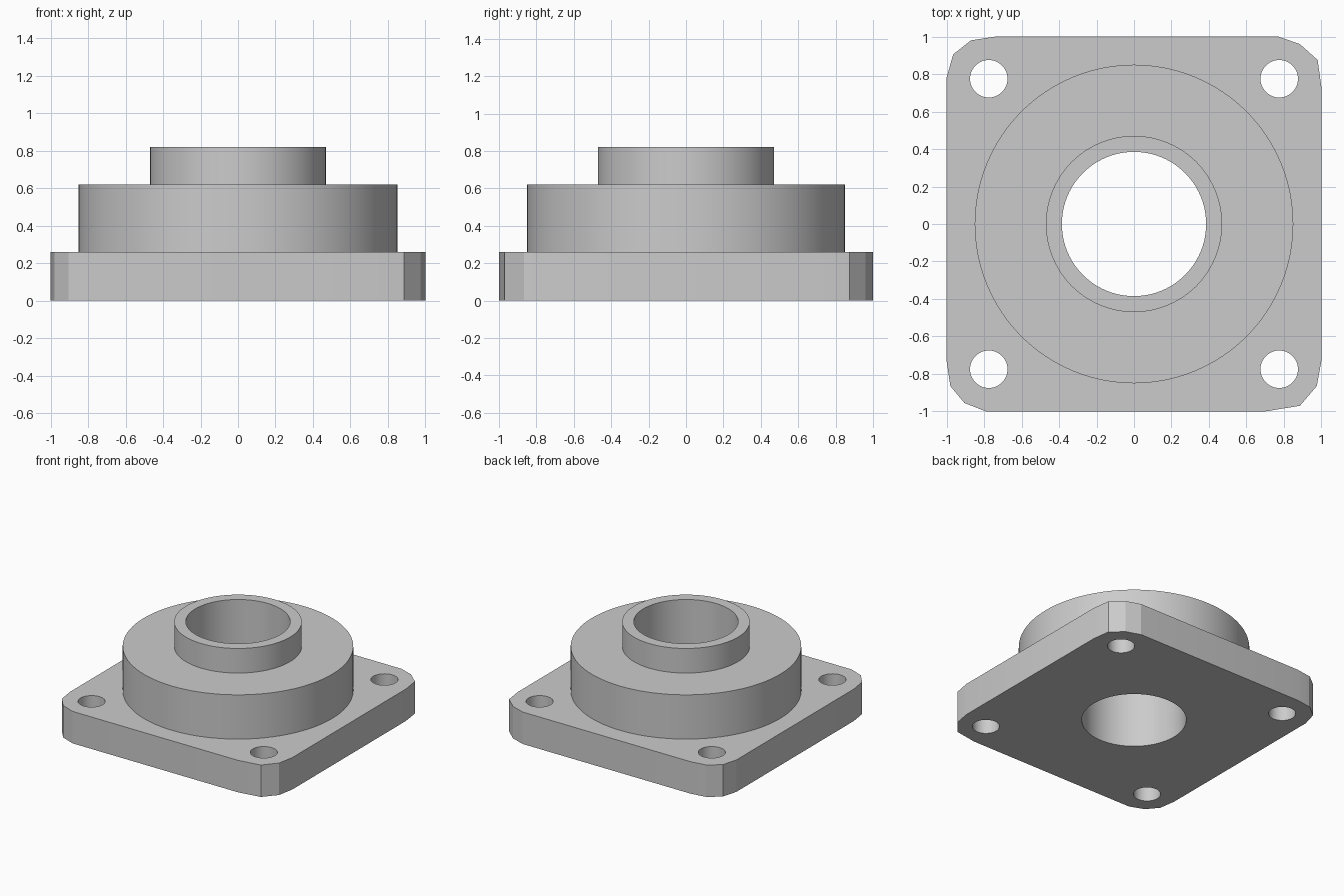
import bpy
import bmesh
from math import cos, sin, tau, radians
from mathutils import Vector

cube = bpy.data.objects.get("Cube")
if cube:
    bpy.data.objects.remove(cube, do_unlink=True)

PLATE_TOP, HUB_TOP, COLLAR_TOP = 0.26, 0.62, 0.82
BORE_R, COLLAR_R, HUB_R = 0.385, 0.47, 0.85
BOLT_R, BOLT_POS = 0.10, 0.775
SEGMENTS = 96

grey = bpy.data.materials.new("light_grey_metal")
grey.use_nodes = True
grey.diffuse_color = (0.6, 0.6, 0.6, 1)
grey.node_tree.nodes["Principled BSDF"].inputs["Base Color"].default_value = (0.6, 0.6, 0.6, 1)


def finish(name, bm):
    """Turn a bmesh into a shaded object with smooth round walls."""
    bmesh.ops.recalc_face_normals(bm, faces=bm.faces[:])
    mesh = bpy.data.meshes.new(name)
    bm.to_mesh(mesh)
    bm.free()
    mesh.materials.append(grey)
    obj = bpy.data.objects.new(name, mesh)
    bpy.context.collection.objects.link(obj)
    bpy.ops.object.select_all(action="DESELECT")
    obj.select_set(True)
    bpy.context.view_layer.objects.active = obj
    bpy.ops.object.shade_smooth_by_angle(angle=radians(15))
    return obj


def add_loop(bm, points):
    """Closed edge loop on the ground plane."""
    verts = [bm.verts.new((x, y, 0)) for x, y in points]
    return [bm.edges.new((a, b)) for a, b in zip(verts, verts[1:] + verts[:1])]


def circle(cx, cy, r, n):
    return [(cx + r * cos(tau * i / n), cy + r * sin(tau * i / n)) for i in range(n)]


# Square mounting plate with faceted corners, bore and four bolt holes
outline = [
    (1, 0.73), (0.98, 0.875), (0.885, 0.96), (0.77, 1),
    (-0.74, 1), (-0.87, 0.98), (-0.965, 0.905), (-1, 0.78),
    (-1, -0.73), (-0.98, -0.865), (-0.905, -0.955), (-0.79, -1),
    (0.70, -1), (0.885, -0.97), (0.975, -0.865), (1, -0.73),
]
bm = bmesh.new()
edges = add_loop(bm, outline)
edges += add_loop(bm, circle(0, 0, BORE_R, SEGMENTS))
for sx in (-1, 1):
    for sy in (-1, 1):
        edges += add_loop(bm, circle(sx * BOLT_POS, sy * BOLT_POS, BOLT_R, 40))
bmesh.ops.triangle_fill(bm, edges=edges, use_beauty=True, normal=Vector((0, 0, 1)))
raised = bmesh.ops.extrude_face_region(bm, geom=bm.faces[:], use_keep_orig=True)
top_verts = [g for g in raised["geom"] if isinstance(g, bmesh.types.BMVert)]
bmesh.ops.translate(bm, verts=top_verts, vec=(0, 0, PLATE_TOP))
finish("mounting_plate", bm)

# Stepped hub and collar, turned around the bore
profile = [
    (BORE_R, PLATE_TOP), (HUB_R, PLATE_TOP), (HUB_R, HUB_TOP),
    (COLLAR_R, HUB_TOP), (COLLAR_R, COLLAR_TOP), (BORE_R, COLLAR_TOP),
]
bm = bmesh.new()
verts = [bm.verts.new((r, 0, z)) for r, z in profile]
edges = [bm.edges.new((a, b)) for a, b in zip(verts, verts[1:] + verts[:1])]
bmesh.ops.spin(bm, geom=verts + edges, cent=(0, 0, 0), axis=(0, 0, 1),
               angle=tau, steps=SEGMENTS, use_duplicate=False)
bmesh.ops.remove_doubles(bm, verts=bm.verts[:], dist=0.0001)
finish("stepped_hub", bm)
